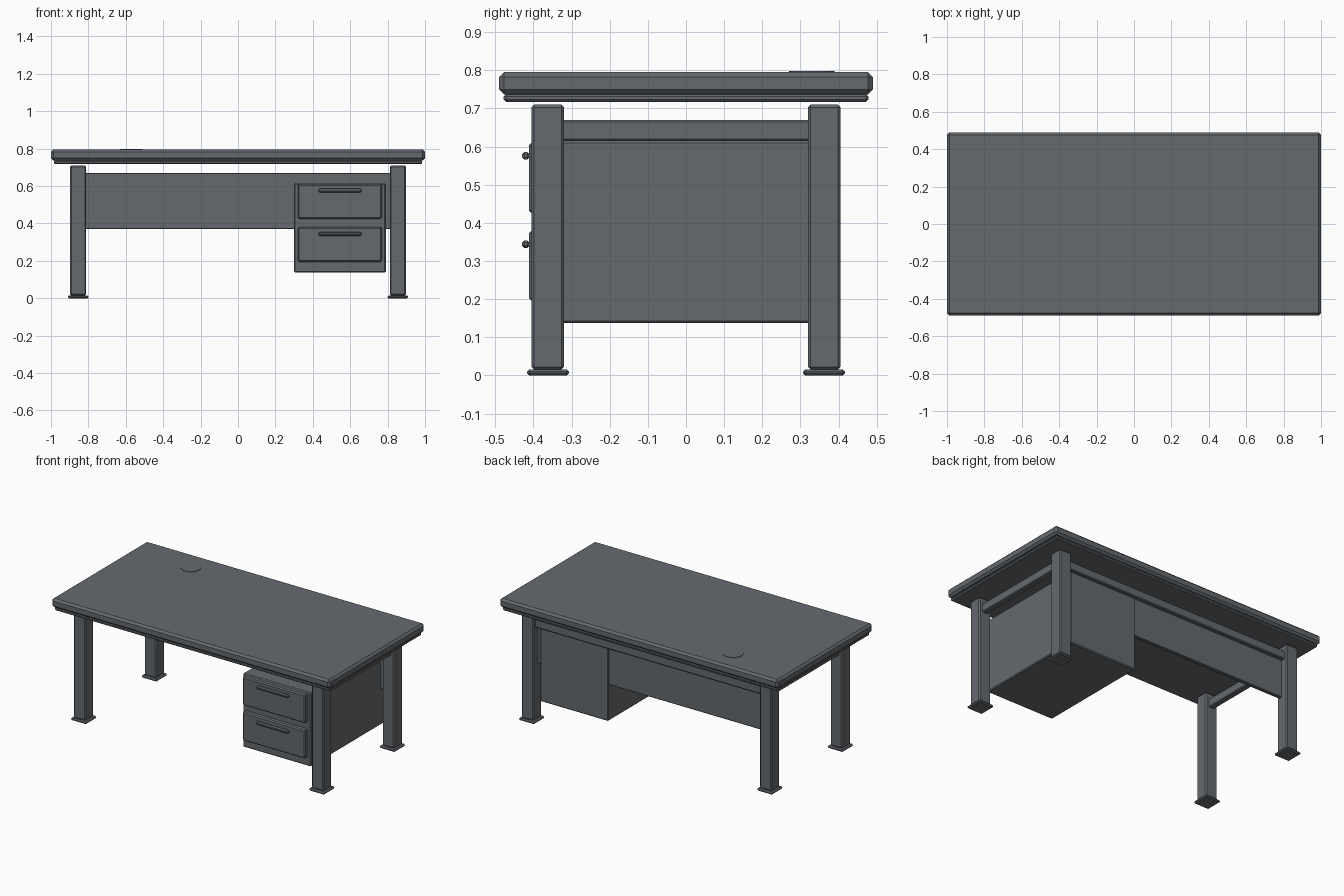
import bpy
import bmesh
import math

if "Cube" in bpy.data.objects:
    bpy.data.objects.remove(bpy.data.objects["Cube"])

slate = bpy.data.materials.new("slate_grey")
slate.diffuse_color = (0.13, 0.143, 0.158, 1.0)
slate.use_nodes = True
slate.node_tree.nodes["Principled BSDF"].inputs["Base Color"].default_value = slate.diffuse_color


def finish(name, bm):
    mesh = bpy.data.meshes.new(name)
    bm.to_mesh(mesh)
    bm.free()
    mesh.materials.append(slate)
    obj = bpy.data.objects.new(name, mesh)
    bpy.context.collection.objects.link(obj)
    return obj


def box(name, x, y, z, bevel):
    """Chamfered box from (min, max) ranges on each axis."""
    bm = bmesh.new()
    bmesh.ops.create_cube(bm, size=1)
    for v in bm.verts:
        v.co = [r[0] if c < 0 else r[1] for c, r in zip(v.co, (x, y, z))]
    obj = finish(name, bm)
    mod = obj.modifiers.new("chamfer", 'BEVEL')
    mod.width = bevel
    mod.segments = 1
    return obj


def mirrored(r, s):
    return tuple(sorted((r[0] * s, r[1] * s)))


# Desktop slab and the thinner trim below it
box("desktop", (-1, 1), (-0.49, 0.49), (0.737, 0.795), 0.013)
box("desktop_trim", (-0.985, 0.985), (-0.478, 0.478), (0.717, 0.737), 0.006)

# Legs with foot plates, and the side rails joining them
for sx, side in ((-1, "left"), (1, "right")):
    for sy, end in ((-1, "front"), (1, "back")):
        box(f"{end}_{side}_leg", mirrored((0.812, 0.898), sx),
            mirrored((0.32, 0.405), sy), (0.015, 0.71), 0.007)
        box(f"{end}_{side}_foot", mirrored((0.80, 0.91), sx),
            mirrored((0.307, 0.417), sy), (0, 0.016), 0.006)
    box(f"{side}_rail", mirrored((0.835, 0.875), sx),
        (-0.33, 0.33), (0.615, 0.67), 0.005)

# Back rail and the modesty panel inside it
box("back_rail", (-0.82, 0.82), (0.345, 0.385), (0.615, 0.67), 0.005)
box("modesty_panel", (-0.82, 0.82), (0.335, 0.36), (0.37, 0.67), 0.004)

# Drawer pedestal
box("pedestal", (0.30, 0.79), (-0.38, 0.37), (0.137, 0.615), 0.006)
for label, z, handle_z in (("upper", (0.425, 0.61), 0.576),
                           ("lower", (0.195, 0.38), 0.344)):
    box(f"{label}_drawer_front", (0.32, 0.77), (-0.412, -0.375), z, 0.007)
    box(f"{label}_handle", (0.43, 0.66), (-0.43, -0.41),
        (handle_z - 0.01, handle_z + 0.01), 0.006)

# Low cable cover disc on the desktop
bm = bmesh.new()
bmesh.ops.create_cone(bm, cap_ends=True, segments=24, radius1=0.06,
                      radius2=0.06, depth=0.012)
cover = finish("cable_cover", bm)
cover.location = (-0.57, 0.33, 0.792)
